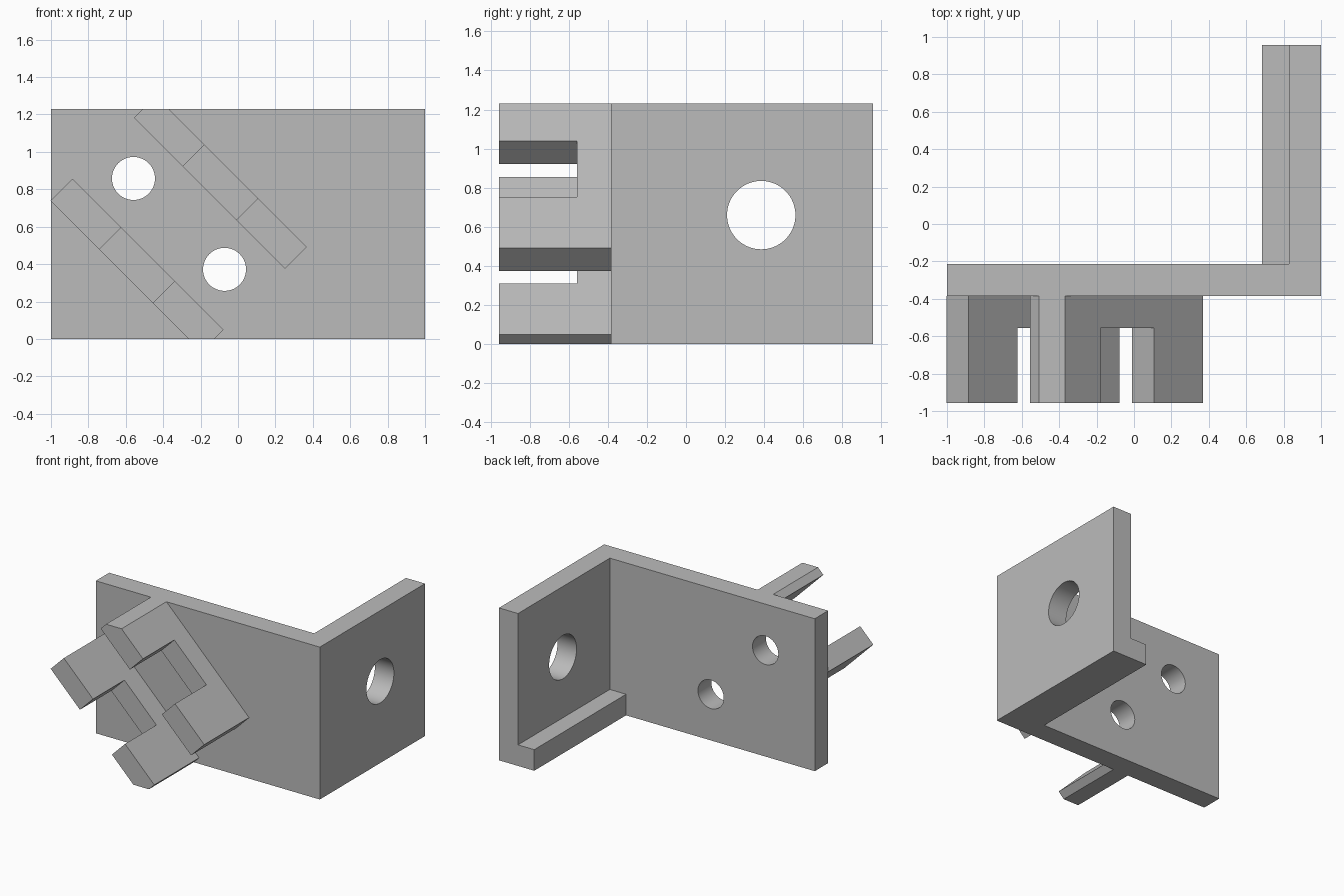
import bpy, bmesh
from math import pi, sqrt
from mathutils import Matrix, Vector

if "Cube" in bpy.data.objects:
    bpy.data.objects.remove(bpy.data.objects["Cube"])

HEIGHT = 1.23
FRONT, REAR = -0.385, -0.214   # faces of the main plate
TIP, BACK = -0.957, 0.957      # overall depth limits

grey = bpy.data.materials.new("plain grey")
grey.use_nodes = True
colour = (0.5, 0.5, 0.5, 1)
grey.diffuse_color = colour
grey.node_tree.nodes["Principled BSDF"].inputs["Base Color"].default_value = colour


def prism(name, outline, bottom, top, matrix=Matrix(), clip=False):
    """Extrude a 2D outline, place it, and optionally trim it to the plate height."""
    bm = bmesh.new()
    face = bm.faces.new([bm.verts.new((u, v, bottom)) for u, v in outline])
    new = bmesh.ops.extrude_face_region(bm, geom=[face])["geom"]
    verts = [g for g in new if isinstance(g, bmesh.types.BMVert)]
    bmesh.ops.translate(bm, verts=verts, vec=(0, 0, top - bottom))
    bm.transform(matrix)
    if clip:
        for z, normal in ((0, (0, 0, -1)), (HEIGHT, (0, 0, 1))):
            cut = bmesh.ops.bisect_plane(
                bm, geom=bm.verts[:] + bm.edges[:] + bm.faces[:],
                plane_co=(0, 0, z), plane_no=normal, clear_outer=True)["geom_cut"]
            edges = [g for g in cut if isinstance(g, bmesh.types.BMEdge)]
            if edges:
                bmesh.ops.holes_fill(bm, edges=edges)
    bmesh.ops.recalc_face_normals(bm, faces=bm.faces[:])
    mesh = bpy.data.meshes.new(name)
    bm.to_mesh(mesh)
    bm.free()
    mesh.materials.append(grey)
    obj = bpy.data.objects.new(name, mesh)
    bpy.context.collection.objects.link(obj)
    return obj


def combine(target, other, operation):
    """Apply a boolean and remove the helper."""
    mod = target.modifiers.new(operation, "BOOLEAN")
    mod.object, mod.operation, mod.solver = other, operation, "EXACT"
    bpy.context.view_layer.objects.active = target
    bpy.ops.object.modifier_apply(modifier=mod.name)
    bpy.data.objects.remove(other)


def drill(target, radius, location, axis):
    bpy.ops.mesh.primitive_cylinder_add(
        vertices=64, radius=radius, depth=0.6, location=location,
        rotation=(pi / 2, 0, 0) if axis == "Y" else (0, pi / 2, 0))
    cutter = bpy.context.object
    cutter.hide_render = True
    cutter.data.materials.append(grey)
    combine(target, cutter, "DIFFERENCE")


# Angle bracket: main plate and side wall
bracket = prism("angle_bracket", [
    (-1, FRONT), (1, FRONT), (1, BACK), (0.83, BACK), (0.83, REAR), (-1, REAR)],
    0, HEIGHT)

# Ledge along the foot of the side wall
ledge = prism("ledge", [(0.685, REAR - 0.05), (0.9, REAR - 0.05),
                        (0.9, BACK), (0.685, BACK)], 0, 0.17)
combine(bracket, ledge, "UNION")

# Mounting holes
for x, z in ((-0.559, 0.858), (-0.072, 0.372)):
    drill(bracket, 0.115, (x, FRONT, z), "Y")
drill(bracket, 0.175, (0.95, 0.385, 0.66), "X")

# Slanted forks with a notch in the free edge
half, notch, floor, thick = 0.571, 0.202, -0.557, 0.083
fork = [(-half, FRONT), (-half, TIP), (-notch, TIP), (-notch, floor),
        (notch, floor), (notch, TIP), (half, TIP), (half, FRONT)]
c = 1 / sqrt(2)
slant = Matrix(((c, 0, c), (0, 1, 0), (-c, 0, c))).to_4x4()
for name, x, z in (("lower_fork", -0.54, 0.393), ("upper_fork", -0.094, 0.837)):
    prism(name, fork, -thick, thick,
          Matrix.Translation(Vector((x, 0, z))) @ slant, clip=True)

# Smooth hole walls, crisp edges
bpy.ops.object.select_all(action="DESELECT")
bracket.select_set(True)
bpy.context.view_layer.objects.active = bracket
bpy.ops.object.shade_smooth_by_angle(angle=pi / 6)
